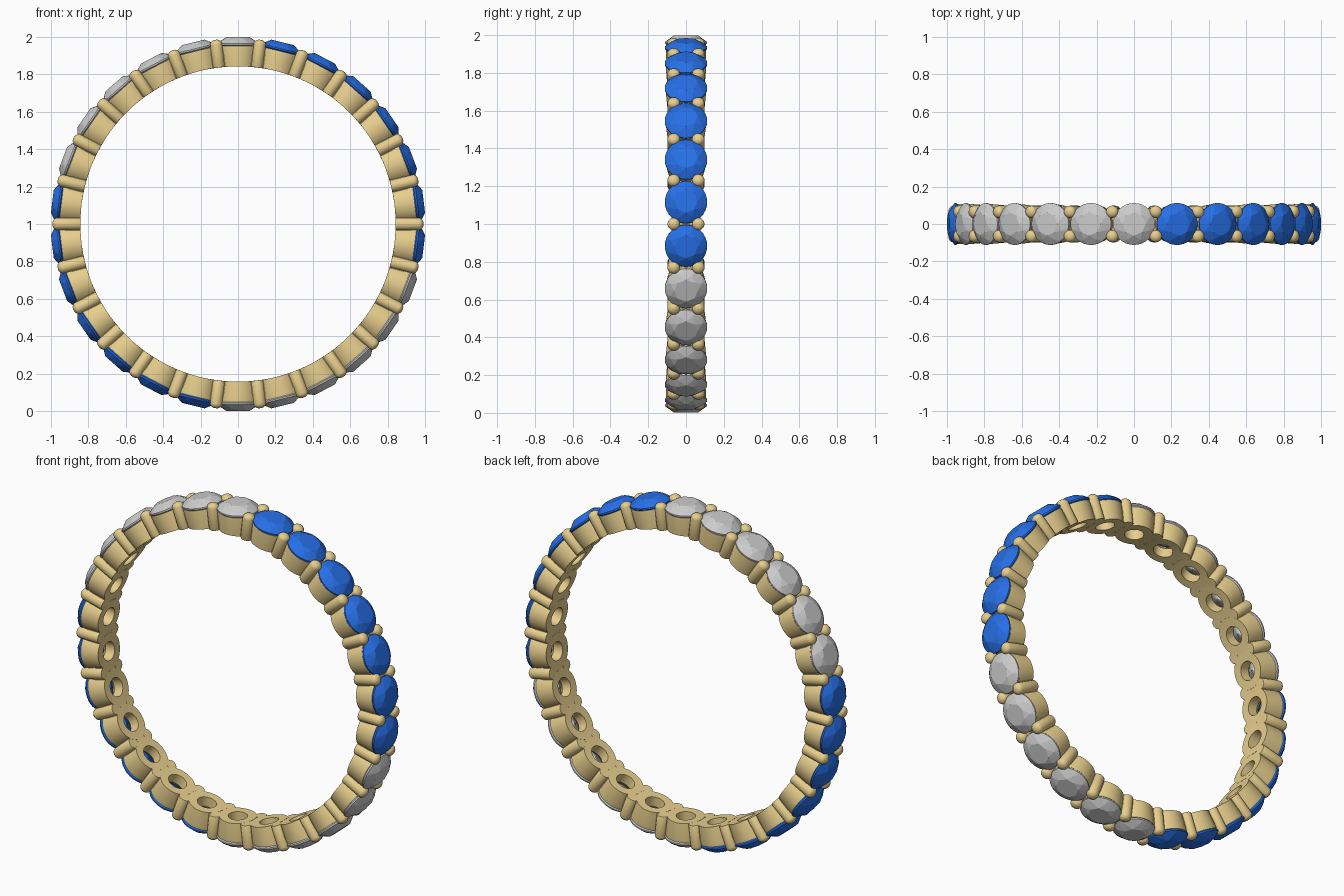
import bpy, bmesh
from math import sin, cos, pi, radians
from mathutils import Matrix

if "Cube" in bpy.data.objects:
    bpy.data.objects.remove(bpy.data.objects["Cube"])

N = 26                 # stones around the ring
STEP = 2 * pi / N
R_IN = 0.842           # finger radius


def material(name, rgb):
    m = bpy.data.materials.new(name)
    m.diffuse_color = (*rgb, 1)
    m.use_nodes = True
    m.node_tree.nodes["Principled BSDF"].inputs["Base Color"].default_value = m.diffuse_color
    return m


gold = material("gold", (0.80, 0.62, 0.27))
blue = material("blue", (0.02, 0.16, 0.80))


def finish(bm, name, mat=None, smooth=True):
    bmesh.ops.recalc_face_normals(bm, faces=bm.faces)
    me = bpy.data.meshes.new(name)
    bm.to_mesh(me)
    bm.free()
    if mat:
        me.materials.append(mat)
    if smooth:
        me.shade_smooth()
        me.set_sharp_from_angle(angle=radians(35))
    else:
        me.shade_flat()
    return me


def bridge(bm, rings, closed):
    n = len(rings[0])
    for k in range(len(rings) if closed else len(rings) - 1):
        a, b = rings[k], rings[(k + 1) % len(rings)]
        for i in range(n):
            j = (i + 1) % n
            bm.faces.new((a[i], a[j], b[j], b[i]))


# local frame: x along the ring, y across it, z outward from the ring centre
def cup_mesh():
    bm = bmesh.new()
    # x radius, y radius, height, follows finger arc
    profile = [(0.101, 0.100, R_IN, True), (0.111, 0.107, 0.935, False),
               (0.110, 0.106, 0.950, False), (0.098, 0.098, 0.950, False),
               (0.052, 0.052, 0.900, False), (0.052, 0.052, R_IN, True)]
    rings = []
    for rx, ry, h, arc in profile:
        ring = []
        for i in range(48):
            t = 2 * pi * i / 48
            u, v = rx * cos(t), ry * sin(t)
            z = (h * h - u * u) ** 0.5 if arc else h
            ring.append(bm.verts.new((u, v, z)))
        rings.append(ring)
    bridge(bm, rings, True)
    return finish(bm, "cup", gold)


def link_mesh():
    bm = bmesh.new()
    bmesh.ops.create_cube(bm, size=1)
    for v in bm.verts:
        v.co.x *= 0.068
        v.co.y *= 0.15
        v.co.z = R_IN + 0.001 if v.co.z < 0 else 0.925
    return finish(bm, "link", gold, False)


def prong_mesh():
    bm = bmesh.new()
    r, top = 0.033, 0.966
    prof = [(r * 0.93, R_IN), (r, R_IN + 0.004)]
    prof += [(r * cos(a), top + 0.026 * sin(a)) for a in [pi / 2 * k / 6 for k in range(6)]]
    rings = [[bm.verts.new((p * cos(2 * pi * i / 20), p * sin(2 * pi * i / 20), h))
              for i in range(20)] for p, h in prof]
    bridge(bm, rings, False)
    bm.faces.new(rings[0])
    bm.faces.new(rings[-1])
    return finish(bm, "prong", gold)


def stone_mesh(name, mat):
    # brilliant cut: girdle, main facets, table, pavilion point
    bm = bmesh.new()
    for r, h, n, off in [(0.112, 0.956, 32, 0), (0.112, 0.964, 32, 0),
                         (0.090, 0.983, 8, 0.5), (0.062, 0.999, 8, 0),
                         (0.006, 0.876, 8, 0)]:
        for i in range(n):
            a = 2 * pi * (i + off) / n
            bm.verts.new((r * cos(a), r * sin(a), h))
    bmesh.ops.convex_hull(bm, input=bm.verts)
    return finish(bm, name, mat, False)


def place(name, mesh, angle, y=0):
    ob = bpy.data.objects.new(name, mesh)
    bpy.context.collection.objects.link(ob)
    ob.matrix_world = (Matrix.Translation((0, y, 1)) @ Matrix.Rotation(angle, 4, 'Y'))


cup, link, prong = cup_mesh(), link_mesh(), prong_mesh()
blue_stone = stone_mesh("blue_stone", blue)
clear_stone = stone_mesh("clear_stone", None)

for i in range(N):
    a = i * STEP
    # seven blue then six clear stones, twice round
    is_blue = 1 <= i % 13 <= 7
    place("blue_stone" if is_blue else "clear_stone",
          blue_stone if is_blue else clear_stone, a)
    place("stone_cup", cup, a)
    # metal link and a pair of prongs between neighbouring stones
    place("band_link", link, a + STEP / 2)
    for y in (-0.065, 0.065):
        place("prong", prong, a + STEP / 2, y)
